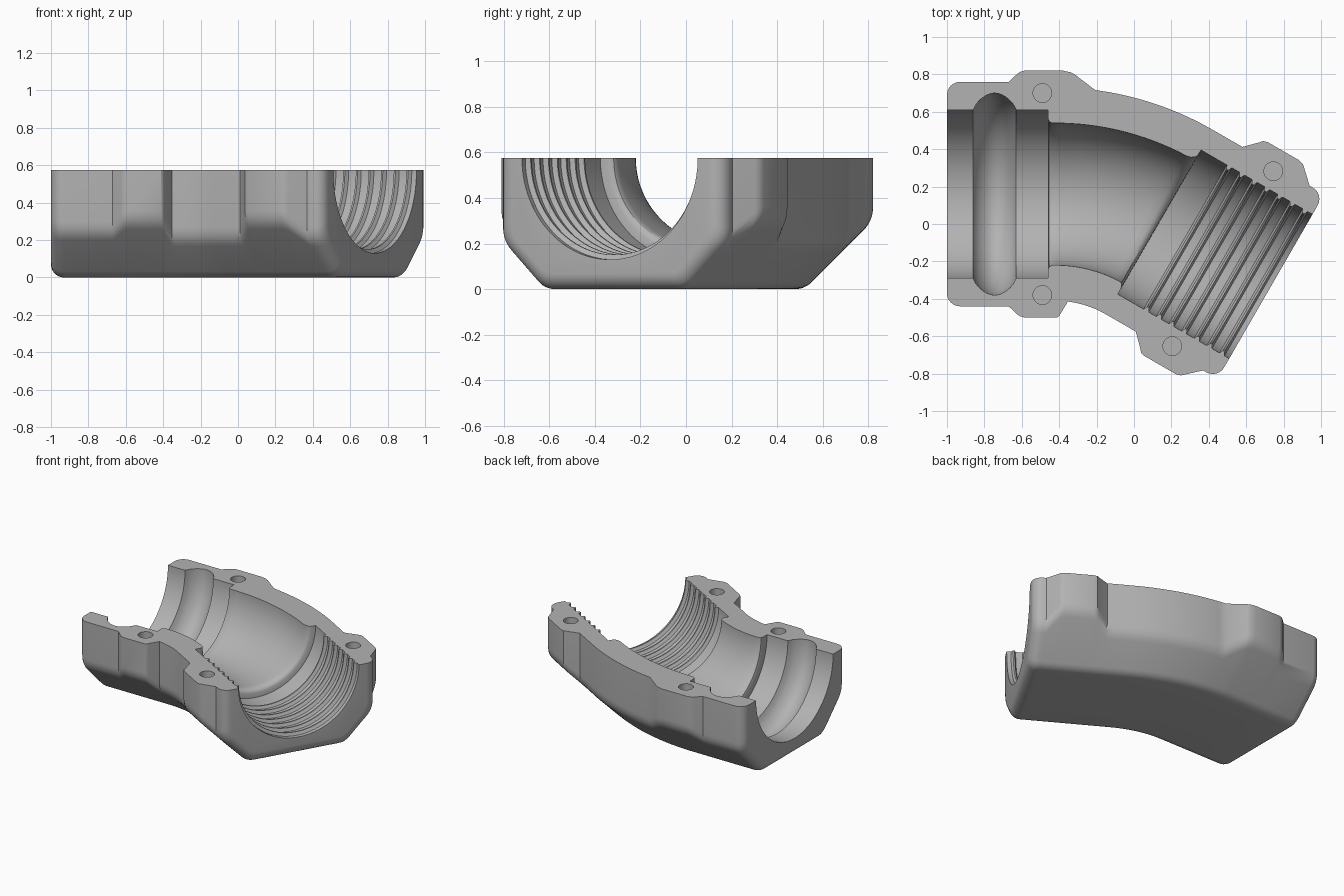
import bpy, bmesh, math
from mathutils import Vector

if "Cube" in bpy.data.objects:
    bpy.data.objects.remove(bpy.data.objects["Cube"])

TOP = 0.575                       # parting face, also the height of the bore axis
LEAD, BEND, ANGLE, TAIL = 0.576, 1.12, math.radians(30), 0.688
ARC = BEND * ANGLE
END = LEAD + ARC + TAIL


def at(s, off=0.0, z=0.0):
    """Point at distance s along the elbow axis, shifted sideways by off."""
    a = min(max((s - LEAD) / BEND, 0), ANGLE)
    x = -1 + min(s, LEAD) + BEND * math.sin(a)
    y = 0.16 - BEND * (1 - math.cos(a))
    rest = max(s - LEAD - ARC, 0)
    x += rest * math.cos(a) + off * math.sin(a)
    y += -rest * math.sin(a) + off * math.cos(a)
    return Vector((x, y, z))


def loft(name, rings):
    """Closed solid through a list of equal-sized rings of points."""
    bm = bmesh.new()
    loops = [[bm.verts.new(p) for p in ring] for ring in rings]
    n = len(loops[0])
    for a, b in zip(loops, loops[1:]):
        for i in range(n):
            j = (i + 1) % n
            bm.faces.new((a[i], a[j], b[j], b[i]))
    bm.faces.new(loops[0])
    bm.faces.new(loops[-1])
    bmesh.ops.recalc_face_normals(bm, faces=bm.faces)
    mesh = bpy.data.meshes.new(name)
    bm.to_mesh(mesh)
    bm.free()
    obj = bpy.data.objects.new(name, mesh)
    bpy.context.collection.objects.link(obj)
    return obj


def rounded(before, corner, after, cut, steps=6):
    """Soft corner between two straight edges."""
    p, c, q = Vector(before), Vector(corner), Vector(after)
    a = c + (p - c).normalized() * cut
    b = c + (q - c).normalized() * cut
    return [a.lerp(c, t).lerp(c.lerp(b, t), t) for t in (i / steps for i in range(steps + 1))]


def section(w, d):
    """Half outline of the body: upright side, 45 degree chamfer, flat base; d insets it."""
    edge = 0.36 - d * math.sqrt(2)
    top, side = (w - d, TOP), (w - d, w - d - edge)
    foot, mid = (edge + d, d), (0, d)
    return [Vector(top)] + rounded(top, side, foot, 0.06) + rounded(side, foot, mid, 0.045)


def body_ring(s, w, d=0.0):
    half = section(w, d)
    return [at(s, p.x, p.y) for p in half] + [at(s, -p.x, p.y) for p in reversed(half)]


# Body: widths along the axis with rounded ends and two pairs of bolt lobes
FILLET, WIDE, NECK = 0.07, 0.60, 0.57
turns = [math.radians(15 * i) for i in range(7)]
stations = [(FILLET * (1 - math.cos(a)), WIDE, FILLET * (1 - math.sin(a))) for a in turns]
stations += [(0.33, WIDE, 0), (0.375, 0.642, 0), (0.39, 0.653, 0), (0.415, 0.66, 0),
             (0.605, 0.66, 0), (0.63, 0.653, 0), (0.645, 0.642, 0), (0.72, NECK, 0)]
bend_from, bend_to = 0.72, END - 0.505
stations += [(bend_from + (bend_to - bend_from) * i / 16, NECK, 0) for i in range(1, 17)]
lobe = [(0.435, 0.64), (0.425, 0.653), (0.40, 0.66), (0.205, 0.66),
        (0.18, 0.653), (0.165, 0.64), (0.09, NECK)]
stations += [(END - t, w, 0) for t, w in lobe]
stations += [(END - FILLET * (1 - math.cos(a)), NECK, FILLET * (1 - math.sin(a)))
             for a in reversed(turns)]
body = loft("elbow_mould_half", [body_ring(*st) for st in stations])

# Bore: socket with seal groove, bent pipe, threaded end
SOCKET, PIPE, THREAD = 0.45, 0.38, 0.445
bore = [(0.0, SOCKET)]
for i in range(17):
    u = i / 16
    bore.append((0.14 + 0.23 * u, SOCKET + 0.09 * max(math.sin(math.pi * u), 0) ** 0.7))
bore += [(0.54, SOCKET), (0.541, 0.40), (0.546, 0.388), (0.562, PIPE)]
pipe_end = END - TAIL - 0.04
bore += [(0.562 + (pipe_end - 0.562) * i / 16, PIPE) for i in range(1, 17)]
bore += [(pipe_end + 0.02, 0.385), (pipe_end + 0.034, 0.398), (pipe_end + 0.039, 0.41),
         (pipe_end + 0.04, THREAD)]
for i in reversed(range(7)):
    crest = END - 0.045 - 0.078 * i
    bore += [(crest - 0.016, THREAD), (crest - 0.005, 0.424),
             (crest + 0.005, 0.424), (crest + 0.016, THREAD)]
bore.append((END, THREAD))

SIDES = 96


def bore_ring(s, r, push=0.0):
    ring = []
    for k in range(SIDES):
        a = 2 * math.pi * (k + 0.5) / SIDES
        p = at(s, r * math.cos(a), TOP + r * math.sin(a))
        ring.append(p + push * (at(s + 0.01) - at(s - 0.01)).normalized())
    return ring


rings = [bore_ring(0.01, SOCKET, -0.1)] + [bore_ring(*b) for b in bore[1:]]
rings.append(bore_ring(END, THREAD, 0.1))
cutters = [loft("bore_cutter", rings)]

# Blind dowel holes in the lobes
for s in (0.51, END - 0.297):
    for side in (-0.54, 0.54):
        c = at(s, side)
        circle = [2 * math.pi * k / 32 for k in range(32)]
        cutters.append(loft("dowel_hole_cutter", [
            [c + Vector((0.05 * math.cos(a), 0.05 * math.sin(a), z)) for a in circle]
            for z in (TOP - 0.1, TOP + 0.1)]))

bpy.ops.object.select_all(action='DESELECT')
bpy.context.view_layer.objects.active = body
body.select_set(True)
for cutter in cutters:
    cutter.hide_render = True
    mod = body.modifiers.new("cut", 'BOOLEAN')
    mod.operation, mod.solver, mod.object = 'DIFFERENCE', 'EXACT', cutter
    bpy.ops.object.modifier_apply(modifier=mod.name)
    bpy.data.objects.remove(cutter)

# Plain grey finish
grey = bpy.data.materials.new("plain_grey")
grey.use_nodes = True
colour = (0.45, 0.45, 0.45, 1)
grey.diffuse_color = colour
grey.node_tree.nodes["Principled BSDF"].inputs["Base Color"].default_value = colour
body.data.materials.clear()
body.data.materials.append(grey)
bpy.ops.object.shade_smooth_by_angle(angle=math.radians(32))
